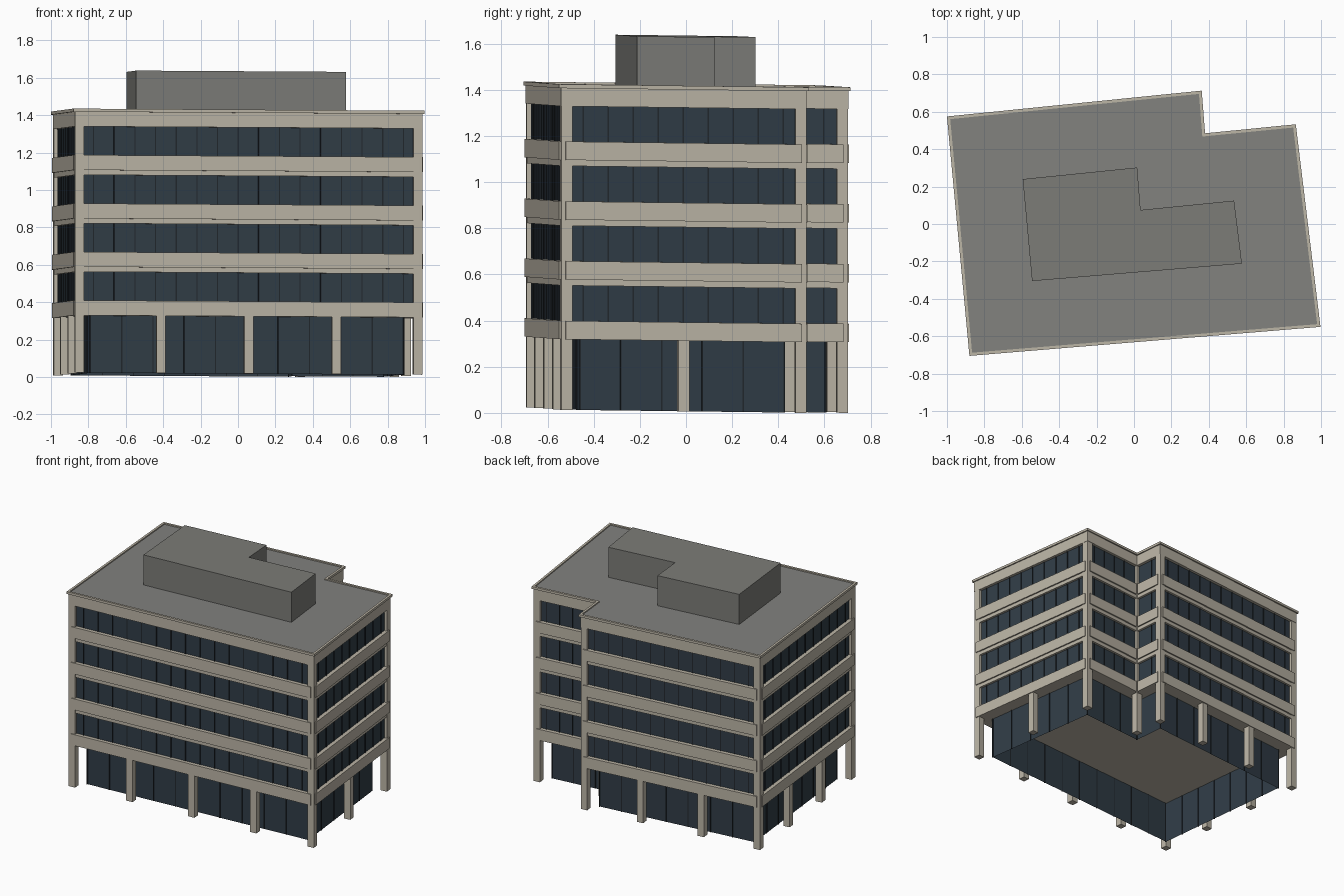
import bpy, bmesh
from mathutils import Vector

if "Cube" in bpy.data.objects:
    bpy.data.objects.remove(bpy.data.objects["Cube"])

# Roof outline and penthouse outline, counter-clockwise from front left
OUT = [Vector(p) for p in [(-0.88, -0.705), (0.997, -0.55), (0.865, 0.533),
                           (0.38, 0.485), (0.362, 0.713), (-1.0, 0.575)]]
PENT = [Vector(p) for p in [(-0.545, -0.305), (0.577, -0.212), (0.535, 0.125),
                            (0.035, 0.075), (0.017, 0.302), (-0.595, 0.24)]]
N = len(OUT)
BASE, FIRST, STOREY, FLOORS = 0.011, 0.317, 0.259, 4
BAND, LINTEL = 0.08, 0.026
FASCIA, EAVE, TOP = 1.327, 1.405, 1.422


def material(name, col):
    m = bpy.data.materials.new(name)
    m.diffuse_color = (*col, 1)
    m.use_nodes = True
    m.node_tree.nodes["Principled BSDF"].inputs["Base Color"].default_value = m.diffuse_color
    return m


CREAM = material("stone", (0.50, 0.46, 0.38))
GLASS = material("glass", (0.030, 0.046, 0.062))
DARK = material("mullion", (0.015, 0.02, 0.025))
ROOF = material("roofing", (0.22, 0.22, 0.21))
GREY = material("plant_grey", (0.20, 0.20, 0.185))


def finish(bm, name, mat):
    # The whole building leans very slightly with the site
    for v in bm.verts:
        v.co.z -= 0.005 * v.co.x + 0.013 * v.co.y
    bmesh.ops.recalc_face_normals(bm, faces=bm.faces)
    me = bpy.data.meshes.new(name)
    bm.to_mesh(me)
    bm.free()
    me.materials.append(mat)
    bpy.context.collection.objects.link(bpy.data.objects.new(name, me))


def left(d):
    return Vector((-d.y, d.x))


def inset(poly, d):
    res = []
    for i, p in enumerate(poly):
        n1 = left((p - poly[i - 1]).normalized())
        n2 = left((poly[(i + 1) % len(poly)] - p).normalized())
        res.append(p + d * (n1 + n2) / (1 + n1.dot(n2)))
    return res


def prism(bm, poly, z0, z1, caps=True):
    lo = [bm.verts.new((p.x, p.y, z0)) for p in poly]
    hi = [bm.verts.new((p.x, p.y, z1)) for p in poly]
    n = len(poly)
    for i in range(n):
        j = (i + 1) % n
        bm.faces.new((lo[i], lo[j], hi[j], hi[i]))
    if caps:
        bm.faces.new(lo[::-1])
        bm.faces.new(hi)


def edge_box(bm, i, t0, t1, d0, d1, z0, z1, poly=OUT):
    """Box along side i, from distance t0 to t1, between insets d0 and d1."""
    a, b = poly[i], poly[(i + 1) % N]
    u = (b - a).normalized()
    n = left(u)
    prism(bm, [a + u * t + n * d for t, d in ((t0, d0), (t1, d0), (t1, d1), (t0, d1))], z0, z1)


def length(i, poly=OUT):
    return (poly[(i + 1) % N] - poly[i]).length


# Ground floor glazing, set back and open underneath
ground = inset(OUT, 0.10)
bm = bmesh.new()
prism(bm, ground, BASE, FIRST + 0.003, caps=False)
finish(bm, "ground_glazing", GLASS)

# Upper floor glazing
bm = bmesh.new()
upper = inset(OUT, 0.03)
for f in range(FLOORS):
    z = FIRST + f * STOREY
    prism(bm, upper, z + BAND - 0.02, z + STOREY - LINTEL + 0.002, caps=False)
finish(bm, "upper_glazing", GLASS)

# Floor slabs with lintels, and top fascia
bm = bmesh.new()
wall = inset(OUT, 0.013)
prism(bm, wall, FIRST, FIRST + BAND - 0.005)
for f in range(1, FLOORS):
    z = FIRST + f * STOREY
    prism(bm, wall, z - LINTEL, z + BAND - 0.005)
prism(bm, inset(OUT, 0.009), FASCIA, EAVE)
finish(bm, "floor_slabs", CREAM)

# Spandrel bands on every side, stopping short of the corners
bm = bmesh.new()
for f in range(FLOORS):
    z = FIRST + f * STOREY
    for i in range(N):
        s = 0.0 if i == 3 else 0.03
        e = 0.0 if i == 2 else 0.03
        edge_box(bm, i, s, length(i) - e, 0.003, 0.035, z, z + BAND)
finish(bm, "spandrel_bands", CREAM)

# Columns: full height at corners, ground floor only in between
bm = bmesh.new()
W = 0.048
cline = inset(OUT, 0.010 + W / 2)
for i in range(N):
    c = cline[i]
    u = (cline[(i + 1) % N] - c).normalized() * W / 2
    n = left(u)
    prism(bm, [c - u - n, c + u - n, c + u + n, c - u + n], BASE, EAVE)
for i, bays in {0: 4, 1: 2, 4: 3, 5: 3}.items():
    L = length(i)
    for k in range(1, bays):
        t = L * k / bays
        edge_box(bm, i, t - W / 2, t + W / 2, 0.010, 0.010 + W, BASE, FIRST)
finish(bm, "columns", CREAM)

# Window mullions
bm = bmesh.new()
for i in range(N):
    L = length(i)
    n = max(2, round(L / 0.108))
    for f in range(FLOORS):
        z = FIRST + f * STOREY
        for k in range(1, n):
            t = L * k / n
            edge_box(bm, i, t - 0.003, t + 0.003, 0.025, 0.032, z + BAND, z + STOREY - LINTEL)
    L = length(i, ground)
    n = max(1, round(L / 0.165))
    for k in range(n):
        t = L * k / n
        edge_box(bm, i, t - 0.003, t + 0.003, -0.005, 0.002, BASE, FIRST, ground)
finish(bm, "mullions", DARK)

# Roof edge: overhanging rim around a slightly sunken deck
inner = inset(OUT, 0.016)
bm = bmesh.new()
loops = [[bm.verts.new((p.x, p.y, z)) for p in poly]
         for poly, z in ((OUT, EAVE), (OUT, TOP), (inner, TOP), (inner, EAVE))]
for a, b in zip(loops, loops[1:] + loops[:1]):
    for i in range(N):
        j = (i + 1) % N
        bm.faces.new((a[i], a[j], b[j], b[i]))
finish(bm, "roof_rim", CREAM)

bm = bmesh.new()
prism(bm, inner, EAVE, TOP - 0.008)
finish(bm, "roof_deck", ROOF)

# Penthouse plant room
bm = bmesh.new()
prism(bm, PENT, TOP - 0.008, 1.632)
finish(bm, "penthouse", GREY)
